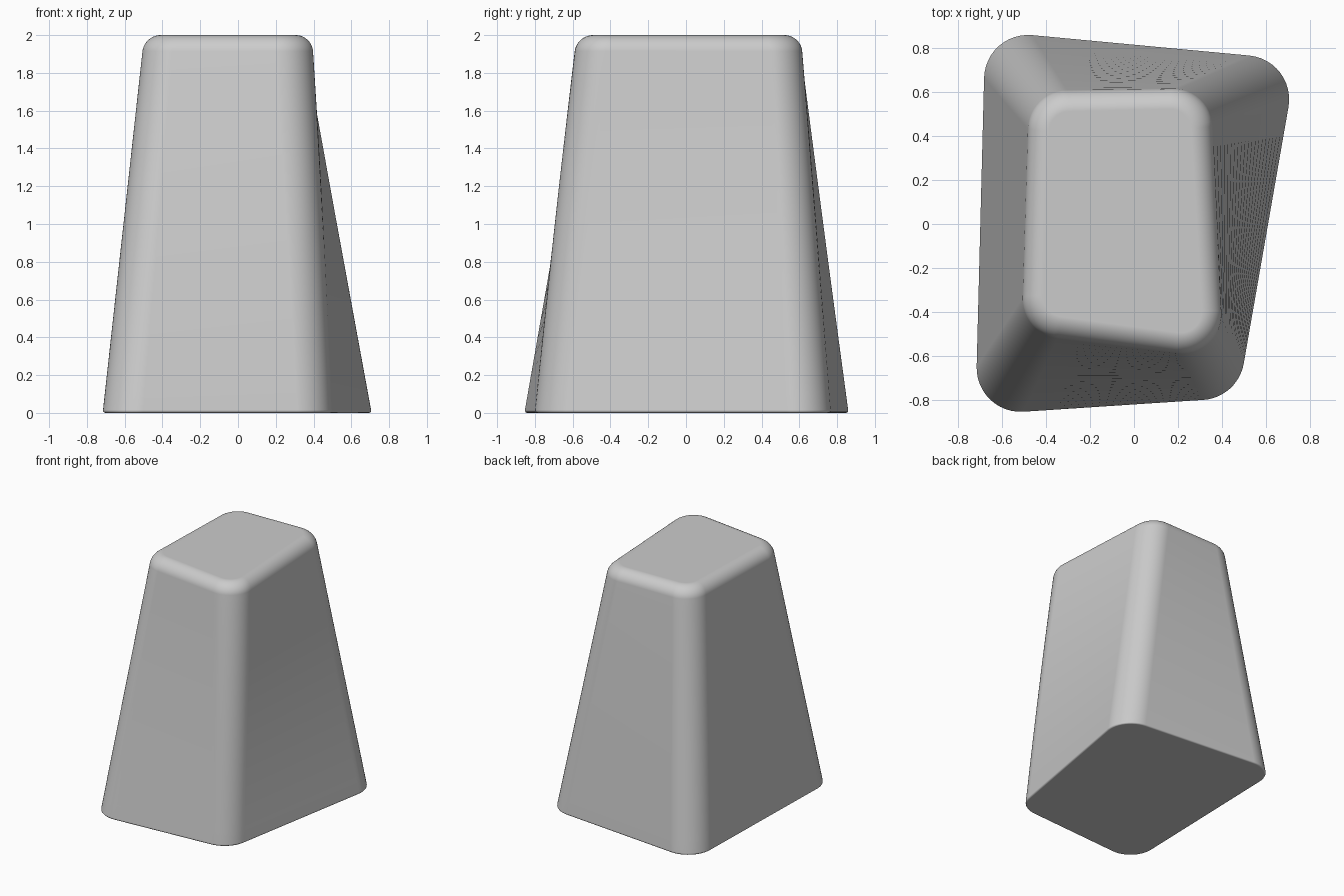
import bpy, bmesh, math
from mathutils import Vector

if "Cube" in bpy.data.objects:
    bpy.data.objects.remove(bpy.data.objects["Cube"])

# Sharp corners of foot and head outlines, counter-clockwise
FOOT = [(-0.722, -0.87), (0.472, -0.79), (0.742, 0.746), (-0.677, 0.88)]
HEAD = [(-0.508, -0.495), (0.406, -0.612), (0.345, 0.616), (-0.474, 0.602)]
HEIGHT, SEG = 2.0, 12
R_FOOT, R_HEAD = 0.2, 0.18
TOP_R, BOT_R = 0.085, 0.015


def ring(z, inset):
    """Rounded four-sided outline at height z, shrunk by inset."""
    t = z / (HEIGHT - 0.06)
    c = [Vector(a).lerp(Vector(b), t) for a, b in zip(FOOT, HEAD)]
    r = R_FOOT + (R_HEAD - R_FOOT) * t
    pts = []
    for i in range(4):
        d0 = (c[i] - c[i - 1]).normalized()
        d1 = (c[(i + 1) % 4] - c[i]).normalized()
        n0, n1 = Vector((d0.y, -d0.x)), Vector((d1.y, -d1.x))
        centre = c[i] - (n0 + n1) * (r / (1 + n0.dot(n1)))
        a0 = math.atan2(n0.y, n0.x)
        turn = math.acos(n0.dot(n1))
        for k in range(SEG + 1):
            a = a0 + turn * k / SEG
            pts.append((centre.x + (r - inset) * math.cos(a),
                        centre.y + (r - inset) * math.sin(a), z))
    return pts


# Heights and insets: small foot rounding, straight wall, larger head rounding
levels = []
for k in range(5):
    a = math.pi / 2 * (1 - k / 4)
    levels.append((BOT_R * (1 - math.sin(a)), BOT_R * (1 - math.cos(a))))
z0, z1 = BOT_R, HEIGHT - TOP_R
levels += [(z0 + (z1 - z0) * k / 20, 0) for k in range(1, 20)]
for k in range(11):
    a = math.pi / 2 * k / 10
    levels.append((z1 + TOP_R * math.sin(a), TOP_R * (1 - math.cos(a))))

# Loft the rings and cap both ends
bm = bmesh.new()
rings = [[bm.verts.new(p) for p in ring(z, d)] for z, d in levels]
for lo, hi in zip(rings, rings[1:]):
    n = len(lo)
    for i in range(n):
        j = (i + 1) % n
        bm.faces.new((lo[i], lo[j], hi[j], hi[i]))
bm.faces.new(rings[0][::-1])
bm.faces.new(rings[-1])
mesh = bpy.data.meshes.new("tapered_block")
bm.to_mesh(mesh)
bm.free()

block = bpy.data.objects.new("tapered_block", mesh)
bpy.context.collection.objects.link(block)
bpy.context.view_layer.objects.active = block
block.select_set(True)
bpy.ops.object.shade_smooth_by_angle(angle=math.radians(35))
weighted = block.modifiers.new("even_shading", 'WEIGHTED_NORMAL')
weighted.keep_sharp = True
